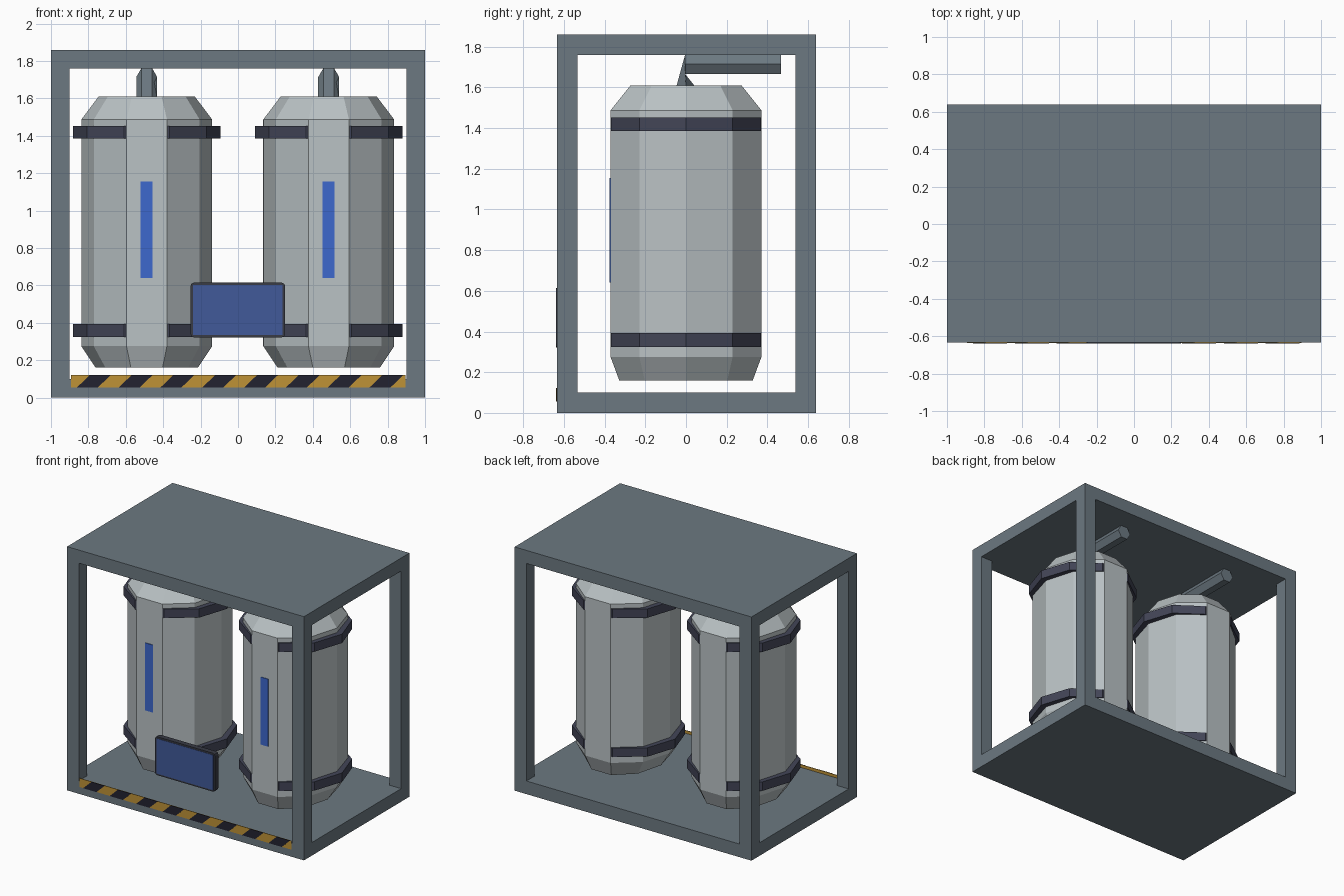
import bpy
import bmesh
from math import cos, sin, pi

if "Cube" in bpy.data.objects:
    bpy.data.objects.remove(bpy.data.objects["Cube"], do_unlink=True)


def material(name, rgb):
    m = bpy.data.materials.new(name)
    m.use_nodes = True
    color = (*rgb, 1)
    m.diffuse_color = color
    m.node_tree.nodes["Principled BSDF"].inputs["Base Color"].default_value = color
    return m


STEEL = material("grey steel", (0.15, 0.19, 0.22))
TANK = material("pale tank metal", (0.49, 0.54, 0.555))
BAND = material("dark band", (0.055, 0.06, 0.095))
CASE = material("display case", (0.04, 0.044, 0.06))
SCREEN = material("screen blue", (0.053, 0.1, 0.32))
GAUGE = material("gauge blue", (0.047, 0.14, 0.61))
YELLOW = material("hazard yellow", (0.52, 0.29, 0.037))
BLACK = material("hazard black", (0.016, 0.016, 0.03))


def add_object(name, bm, mat):
    bmesh.ops.recalc_face_normals(bm, faces=bm.faces)
    mesh = bpy.data.meshes.new(name)
    bm.to_mesh(mesh)
    bm.free()
    mesh.materials.append(mat)
    obj = bpy.data.objects.new(name, mesh)
    bpy.context.collection.objects.link(obj)
    return obj


def loft(name, rings, mat):
    """Skin a closed solid through rings of points."""
    bm = bmesh.new()
    loops = [[bm.verts.new(p) for p in ring] for ring in rings]
    n = len(loops[0])
    for a, b in zip(loops, loops[1:]):
        for i in range(n):
            j = (i + 1) % n
            bm.faces.new((a[i], a[j], b[j], b[i]))
    bm.faces.new(loops[0])
    bm.faces.new(loops[-1])
    return add_object(name, bm, mat)


def box(name, x, y, z, mat):
    ring = [(x[0], y[0]), (x[1], y[0]), (x[1], y[1]), (x[0], y[1])]
    return loft(name, [[(px, py, h) for px, py in ring] for h in z], mat)


def decagon(cx, rx, ry, z):
    return [(cx + rx * cos(k * pi / 5), ry * sin(k * pi / 5), z) for k in range(10)]


FRONT, BACK, HEIGHT, BAR = -0.633, 0.639, 1.86, 0.1

# Frame: floor, roof and four corner posts
box("floor_plate", (-1, 1), (FRONT, BACK), (0, BAR), STEEL)
box("roof_plate", (-1, 1), (FRONT, BACK), (HEIGHT - BAR, HEIGHT), STEEL)
for side, x in (("right", -1), ("left", 1 - BAR)):
    for end, y in (("front", FRONT), ("back", BACK - BAR)):
        box(f"{end}_{side}_post", (x, x + BAR), (y, y + BAR),
            (BAR, HEIGHT - BAR), STEEL)

# Tanks with bands, gauge strip and outlet pipe
for side, cx in (("right", -0.488), ("left", 0.485)):
    profile = [(0.273, 0.345, 0.16), (0.35, 0.39, 0.275),
               (0.35, 0.39, 1.487), (0.257, 0.287, 1.61)]
    loft(f"{side}_tank", [decagon(cx, *p) for p in profile], TANK)

    for level, z in (("lower", 0.325), ("upper", 1.385)):
        loft(f"{side}_{level}_band",
             [decagon(cx, 0.394, 0.3885, h) for h in (z, z + 0.068)], BAND)

    box(f"{side}_gauge", (cx - 0.032, cx + 0.032), (-0.376, -0.37),
        (0.64, 1.155), GAUGE)

    r = 0.056
    hexagon = [(cx + r * cos(k * pi / 3), r * sin(k * pi / 3)) for k in range(6)]
    base = [(x, -v, 1.6) for x, v in hexagon]
    bend, tip = ([(x, y, 1.714 + v) for x, v in hexagon] for y in (-0.004, 0.468))
    loft(f"{side}_outlet_pipe", [base, bend, tip], STEEL)

# Display with rounded corners
case = box("display_case", (-0.254, 0.252), (-0.638, -0.598), (0.322, 0.615), CASE)
bm = bmesh.new()
bm.from_mesh(case.data)
corners = [e for e in bm.edges
           if abs(e.verts[0].co.y - e.verts[1].co.y) > 0.01]
bmesh.ops.bevel(bm, geom=corners, offset=0.018, segments=2, profile=0.5,
                affect='EDGES')
bm.to_mesh(case.data)
bm.free()
box("display_screen", (-0.24, 0.239), (-0.64, -0.637), (0.334, 0.602), SCREEN)

# Hazard strip with slanted stripes
Z0, Z1 = 0.055, 0.122
box("hazard_strip", (-0.893, 0.895), (FRONT - 0.003, FRONT + 0.001), (Z0, Z1), YELLOW)
for i in range(8):
    x = -0.861 + i * 0.2235
    w, lean = 0.112, 0.07
    shape = [(x, Z0), (x + w, Z0), (x + w + lean, Z1), (x + lean, Z1)]
    loft(f"hazard_stripe_{i + 1}",
         [[(px, y, pz) for px, pz in shape] for y in (FRONT - 0.005, FRONT - 0.002)],
         BLACK)
